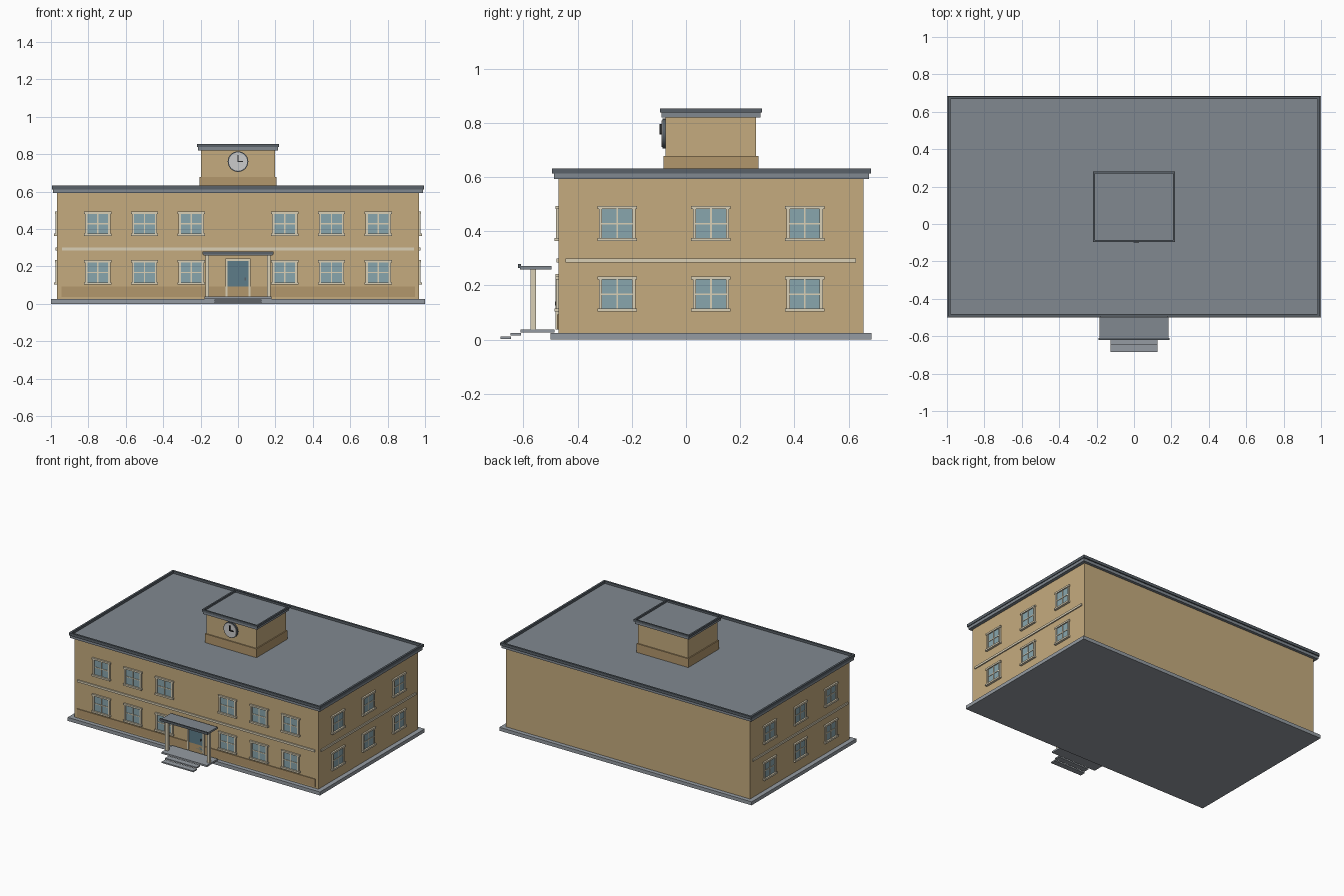
import bpy, math
from mathutils import Matrix

if "Cube" in bpy.data.objects:
    bpy.data.objects.remove(bpy.data.objects["Cube"])

def mat(name, r, g, b):
    m = bpy.data.materials.new(name)
    m.diffuse_color = (r, g, b, 1)
    m.use_nodes = True
    m.node_tree.nodes["Principled BSDF"].inputs["Base Color"].default_value = m.diffuse_color
    return m

WALL = mat("tan_wall", .56, .41, .21)
BASE = mat("dark_tan", .45, .31, .15)
ROOF = mat("roof_grey", .22, .25, .28)
TRIM = mat("dark_trim", .10, .12, .14)
STONE = mat("step_grey", .30, .33, .36)
CREAM = mat("cream_trim", .70, .63, .47)
GLASS = mat("window_glass", .25, .38, .42)
DOOR = mat("door_blue", .11, .20, .25)
WHITE = mat("clock_white", .75, .75, .72)
BLACK = mat("clock_black", .02, .02, .02)

def box(name, x0, x1, y0, y1, z0, z1, m, M=None):
    """Axis aligned box from its limits, optionally placed by a matrix."""
    v = [(x, y, z) for z in (z0, z1) for y in (y0, y1) for x in (x0, x1)]
    f = [(0, 2, 3, 1), (4, 5, 7, 6), (0, 1, 5, 4), (2, 6, 7, 3), (0, 4, 6, 2), (1, 3, 7, 5)]
    me = bpy.data.meshes.new(name)
    me.from_pydata(v, [], f)
    me.materials.append(m)
    ob = bpy.data.objects.new(name, me)
    if M:
        ob.matrix_world = M
    bpy.context.collection.objects.link(ob)
    return ob

def disc(name, r, y0, y1, z, m):
    """Round plate facing the front."""
    bpy.ops.mesh.primitive_cylinder_add(vertices=32, radius=r, depth=y1 - y0,
        location=(0, (y0 + y1) / 2, z), rotation=(math.pi / 2, 0, 0))
    ob = bpy.context.object
    ob.name = name
    ob.data.materials.append(m)
    bpy.ops.object.shade_smooth_by_angle()

def rim(name, x, y0, y1, z0, z1, t, m):
    """Raised rails around a flat roof."""
    box(name + "_front", -x, x, y0, y0 + t, z0, z1, m)
    box(name + "_back", -x, x, y1 - t, y1, z0, z1, m)
    for s, n in ((-1, "_left"), (1, "_right")):
        a, b = sorted((s * x, s * (x - t)))
        box(name + n, a, b, y0 + t, y1 - t, z0, z1, m)

def window(M):
    """Window on a wall whose outside is local -y; origin at its centre."""
    box("window_glass", -.057, .057, -.004, .01, -.055, .055, GLASS, M)
    for s in (-1, 1):
        a, b = sorted((s * .055, s * .067))
        box("window_jamb", a, b, -.010, .005, -.058, .058, CREAM, M)
    box("window_head", -.073, .073, -.012, .005, .053, .065, CREAM, M)
    box("window_sill", -.073, .073, -.016, .005, -.065, -.053, CREAM, M)
    box("window_mullion", -.003, .003, -.007, .005, -.055, .055, CREAM, M)
    box("window_crossbar", -.055, .055, -.007, .005, -.003, .003, CREAM, M)

# main block
X, YF, YB = .967, -.47, .655
box("foundation", -1, 1, -.5, .685, 0, .025, STONE)
box("main_walls", -X, X, YF, YB, .025, .592, WALL)
box("cornice", -.99, .99, -.487, .675, .592, .615, ROOF)
rim("parapet", .995, -.495, .683, .612, .632, .014, TRIM)

# front base band and belt courses
box("front_base_band", -.945, .945, YF - .006, YF, .037, .092, BASE)
box("front_belt", -.94, .94, YF - .008, YF, .285, .3, CREAM)
for s in (-1, 1):
    a, b = sorted((s * X, s * (X + .008)))
    box("side_belt", a, b, -.445, .628, .285, .3, CREAM)

# windows on the front and both sides
for z in (.168, .428):
    for x in (-.75, -.5, -.25, .25, .5, .75):
        window(Matrix.Translation((x, YF, z)))
    for y in (-.254, .092, .438):
        for s in (-1, 1):
            window(Matrix.Translation((s * X, y, z)) @ Matrix.Rotation(s * math.pi / 2, 4, 'Z'))

# door
box("door", -.057, .057, YF - .006, YF, .037, .23, DOOR)
for s in (-1, 1):
    a, b = sorted((s * .057, s * .068))
    box("door_jamb", a, b, YF - .012, YF, .037, .24, CREAM)
box("door_head", -.068, .068, YF - .012, YF, .23, .242, CREAM)
box("door_handle", .036, .044, YF - .014, YF - .006, .125, .14, TRIM)

# porch and steps
box("porch_floor", -.18, .18, -.61, -.486, .026, .038, STONE)
box("upper_step", -.125, .125, -.648, -.608, .015, .024, STONE)
box("lower_step", -.125, .125, -.685, -.645, .003, .012, STONE)
box("porch_canopy", -.185, .185, -.612, -.497, .258, .272, ROOF)
box("canopy_lip", -.19, .19, -.619, -.609, .264, .279, TRIM)
for s in (-1, 1):
    box("porch_post", s * .165 - .01, s * .165 + .01, -.574, -.554, .036, .26, CREAM)

# clock tower
box("tower_base", -.205, .205, -.083, .267, .615, .678, BASE)
box("tower_walls", -.198, .198, -.075, .259, .676, .82, WALL)
box("tower_cap", -.213, .213, -.09, .274, .82, .84, ROOF)
rim("tower_parapet", .22, -.096, .28, .838, .853, .011, TRIM)
disc("clock_rim", .055, -.086, -.075, .76, TRIM)
disc("clock_face", .049, -.090, -.080, .76, WHITE)
box("minute_hand", -.003, .003, -.098, -.089, .757, .795, BLACK)
box("hour_hand", -.003, .027, -.098, -.089, .757, .763, BLACK)
